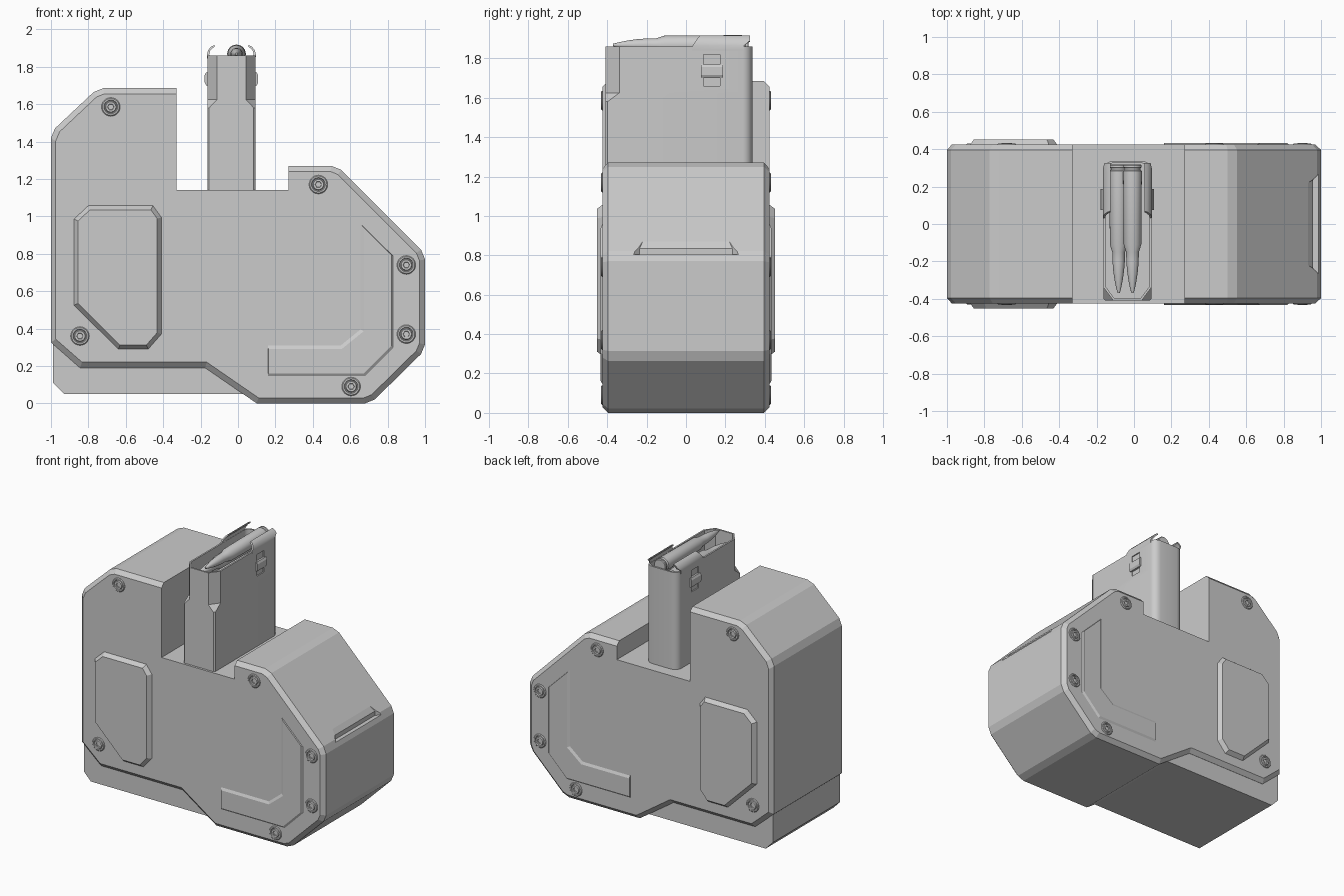
import bpy, bmesh
from math import sin, cos, pi, radians, tan
from mathutils import Vector

if "Cube" in bpy.data.objects:
    bpy.data.objects.remove(bpy.data.objects["Cube"])

FACE = 0.424      # half depth of the housing
MX = -0.035       # magazine centre in x


def loft(name, rings, smooth=0):
    """Skin equal-length rings of 3D points and cap both ends."""
    bm = bmesh.new()
    vs = [[bm.verts.new(p) for p in r] for r in rings]
    n = len(vs[0])
    for a, b in zip(vs, vs[1:]):
        for i in range(n):
            j = (i + 1) % n
            bm.faces.new((a[i], a[j], b[j], b[i]))
    bm.faces.new(vs[0])
    bm.faces.new(vs[-1])
    bmesh.ops.recalc_face_normals(bm, faces=bm.faces)
    me = bpy.data.meshes.new(name)
    bm.to_mesh(me)
    bm.free()
    ob = bpy.data.objects.new(name, me)
    bpy.context.collection.objects.link(ob)
    if smooth:
        bpy.ops.object.select_all(action='DESELECT')
        ob.select_set(True)
        bpy.context.view_layer.objects.active = ob
        bpy.ops.object.shade_smooth_by_angle(angle=radians(smooth))
    return ob


def inset(poly, dist):
    """Move each polygon edge inward by its own distance."""
    n = len(poly)
    p = [Vector(q) for q in poly]
    sign = 1 if sum(p[i - 1].cross(p[i]) for i in range(n)) > 0 else -1
    d = dist if isinstance(dist, list) else [dist] * n
    out = []
    for i in range(n):
        u = (p[i] - p[i - 1]).normalized()
        v = (p[(i + 1) % n] - p[i]).normalized()
        nu, nv = Vector((-u.y, u.x)) * sign, Vector((-v.y, v.x)) * sign
        a, b = p[i] + nu * d[i - 1], p[i] + nv * d[i]
        out.append(tuple(a + u * ((b - a).cross(v) / u.cross(v))))
    return out


def cut_corners(poly, d, which, r):
    """Chamfer chosen corners of an outline, keeping per-edge distances."""
    pts, ds = [], []
    for i, q in enumerate(poly):
        q = Vector(q)
        if i in which:
            a, b = Vector(poly[i - 1]), Vector(poly[(i + 1) % len(poly)])
            pts += [tuple(q + (a - q).normalized() * r), tuple(q + (b - q).normalized() * r)]
            ds += [max(d[i], d[i - 1]), d[i]]
        else:
            pts.append(tuple(q))
            ds.append(d[i])
    return pts, ds


def at_y(poly, y):
    return [(x, y, z) for x, z in poly]


def at_z(poly, z):
    return [(x, y, z) for x, y in poly]


def box(name, x0, x1, y0, y1, z0, z1):
    q = [(x0, y0), (x1, y0), (x1, y1), (x0, y1)]
    return loft(name, [at_z(q, z0), at_z(q, z1)])


def mirror_y(ob):
    m = ob.modifiers.new("mirror", 'MIRROR')
    m.use_axis = (False, True, False)


def carve(ob, cutter):
    m = ob.modifiers.new("cut", 'BOOLEAN')
    m.operation, m.solver, m.object = 'DIFFERENCE', 'EXACT', cutter
    cutter.hide_render = True
    bpy.context.view_layer.objects.active = ob
    bpy.ops.object.modifier_apply(modifier=m.name)
    bpy.data.objects.remove(cutter)


# Housing: chamfered outline, square-edged around the magazine well
outline = [(-1, 1.45), (-1, .326), (-.845, .19), (-.176, .19), (.10, 0), (.71, 0), (1, .285),
           (1, .80), (.53, 1.27), (.27, 1.27), (.27, 1.14), (-.33, 1.14), (-.33, 1.685), (-.75, 1.685)]
edge = [.025] + [.03] * 8 + [0, 0, 0] + [.03, .03]
outline, edge = cut_corners(outline, edge, (0, 5, 6, 7, 8, 13), .03)
small = inset(outline, edge)
housing = loft("housing", [at_y(small, -FACE), at_y(outline, -FACE + .028),
                           at_y(outline, FACE - .028), at_y(small, FACE)])

# Finger recess on the sloped end
def ledge(x, w):
    return [(x, -w), (1.1, -w - (1.1 - x) * 1.1), (1.1, w + (1.1 - x) * 1.1), (x, w)]
carve(housing, loft("recess_cutter", [at_z(ledge(.957, .235), .803), at_z(ledge(.957, .235), .835),
                                      at_z(ledge(.93, .22), .87), at_z(ledge(.93, .22), .95)]))

# Base block below the housing
base = [(-.988, .5), (-.988, .11), (-.93, .05), (.2, .05), (.2, .5)]
loft("base_block", [at_y(base, -.395), at_y(base, .395)])

# Raised side pads
pad = [(-.877, .985), (-.80, 1.057), (-.455, 1.057), (-.41, .995),
       (-.41, .37), (-.48, .29), (-.64, .29), (-.877, .525)]
mirror_y(loft("side_pad", [at_y(pad, -FACE + .01), at_y(pad, -FACE), at_y(inset(pad, .022), -.453)]))

# Shallow raised L-shaped panels
panel = [(.16, .147), (.68, .147), (.83, .297), (.83, .787),
         (.655, .96), (.655, .395), (.55, .31), (.16, .31)]
slim = inset(panel, [.014, .014, .01, .002, .018, .018, .018, .002])
mirror_y(loft("corner_panel", [at_y(panel, -FACE + .01), at_y(panel, -FACE), at_y(slim, -FACE - .009)]))

# Socket screws
def hexed(r, a):
    return r * cos(pi / 6) / cos(a % (pi / 3) - pi / 6)
screw = [(.05, -.004), (.05, .002), (.045, .007), (.037, .007), (.034, .001),
         (.031, .001), (.027, .008), (.018, .008), (.016, .001)]
for k, (x, z) in enumerate([(-.68, 1.585), (.43, 1.17), (.90, .74), (.90, .37), (.605, .09), (-.845, .36)]):
    rings = []
    for i, (r, h) in enumerate(screw):
        ring = []
        for s in range(24):
            a = 2 * pi * s / 24
            q = hexed(r, a) if i > 6 else r
            ring.append((x + q * cos(a), -FACE - h, z + q * sin(a)))
        rings.append(ring)
    mirror_y(loft(f"screw_{k + 1}", rings, 30))

# Magazine: square front corners below, chamfered above, rounded back, open top
def mag_plan(cx, cy, w=.129, rx=.055, ry=.05):
    half = [(w - cx, -.408), (w, -.408 + cy)]
    half += [(w - rx + rx * cos(t * pi / 10), .338 - ry + ry * sin(t * pi / 10)) for t in range(6)]
    return [(MX + x, y) for x, y in half] + [(MX - x, y) for x, y in reversed(half)]
low, up = mag_plan(.01, .01), mag_plan(.052, .07)
inner = inset(up, .012)
mag = loft("magazine", [at_z(low, 1.1), at_z(low, 1.58), at_z(up, 1.625), at_z(up, 1.86),
                        at_z(inner, 1.86), at_z(inner, 1.68)], 25)

# Catch slots, catch tabs and feed lips on both magazine sides
for s, side in ((1, "right"), (-1, "left")):
    xs = sorted((MX + s * .121, MX + s * .2))
    carve(mag, box("slot_cutter", *xs, .088, .172, 1.66, 1.82))
    tab = [(.11, 1.70), (.135, 1.70), (.143, 1.715), (.143, 1.755), (.135, 1.77), (.11, 1.77)]
    tab = [(MX + s * x, z) for x, z in tab]
    loft(f"catch_tab_{side}", [at_y(tab, .075), at_y(tab, .188)])
    arc = [(.129, 1.84), (.131, 1.865), (.124, 1.89), (.108, 1.908), (.09, 1.917),
           (.09, 1.907), (.102, 1.899), (.114, 1.885), (.119, 1.865), (.117, 1.84)]
    front = [(MX + s * x, .03 + max(0, z - 1.86) * .7, z) for x, z in arc]
    loft(f"feed_lip_{side}", [front, [(MX + s * x, .325 - (.03 if z < 1.87 else 0), z) for x, z in arc]], 40)

# Two staggered cartridges
shape = [(.318, .044), (.314, .049), (.303, .049), (.299, .042), (.29, .042), (.284, .05), (-.11, .047),
         (-.15, .034), (-.20, .033), (-.25, .029), (-.30, .022), (-.34, .014), (-.37, .006)]
for name, x, z in (("cartridge_upper", -.008, 1.868), ("cartridge_lower", -.082, 1.795)):
    loft(name, [[(x + r * cos(2 * pi * s / 24), y, z + r * sin(2 * pi * s / 24)) for s in range(24)]
                for y, r in shape], 30)
